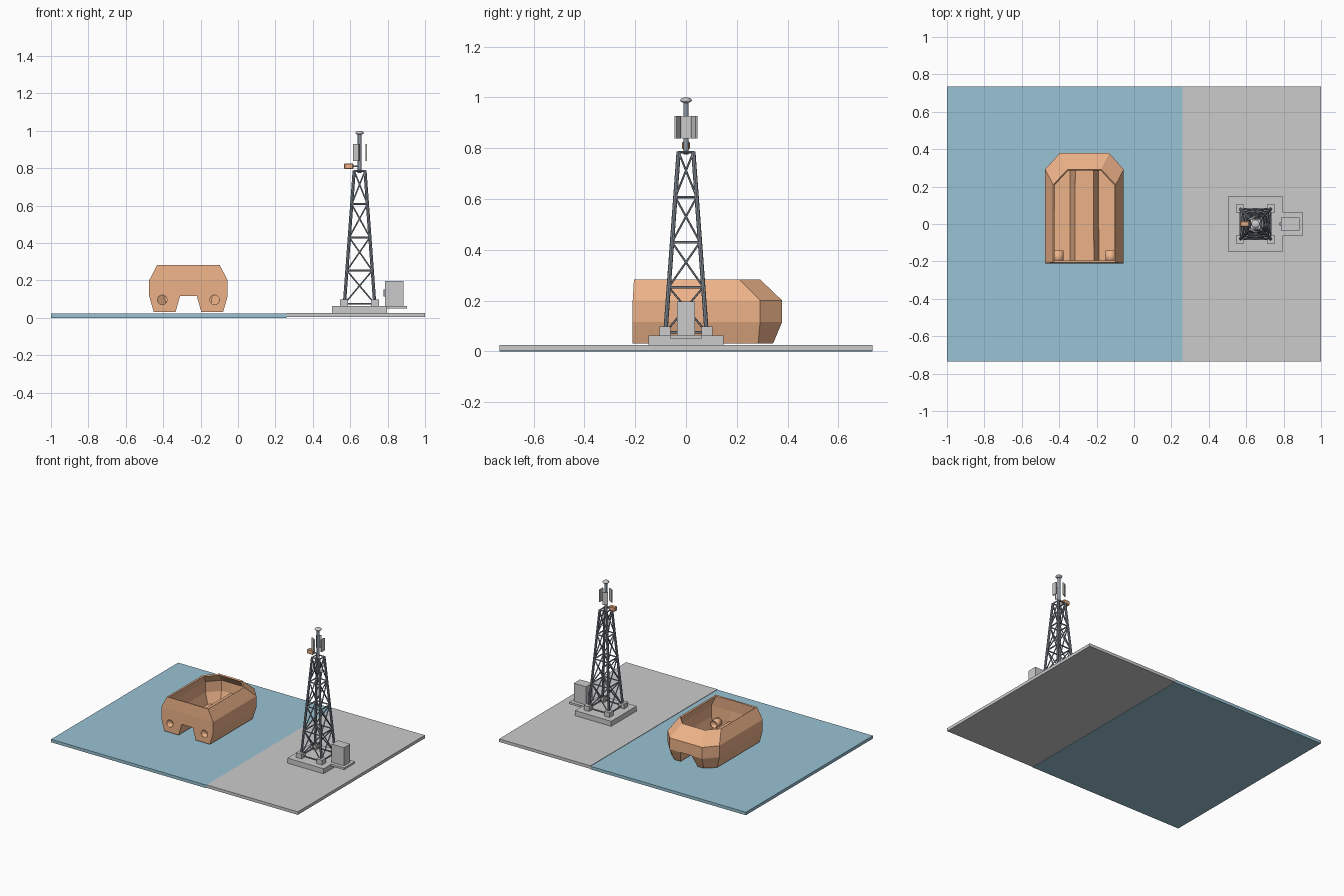
import bpy, bmesh, math
from mathutils import Vector

if "Cube" in bpy.data.objects:
    bpy.data.objects.remove(bpy.data.objects["Cube"])


def material(name, rgb):
    m = bpy.data.materials.new(name)
    m.diffuse_color = (*rgb, 1)
    m.use_nodes = True
    m.node_tree.nodes["Principled BSDF"].inputs["Base Color"].default_value = m.diffuse_color
    return m


ORANGE = material("orange_paint", (0.85, 0.45, 0.25))
BLUE = material("water_blue", (0.32, 0.54, 0.66))
STEEL = material("dark_steel", (0.27, 0.31, 0.36))


def finish(name, bm, mat=None, smooth=False):
    bmesh.ops.recalc_face_normals(bm, faces=bm.faces)
    me = bpy.data.meshes.new(name)
    bm.to_mesh(me)
    bm.free()
    if mat:
        me.materials.append(mat)
    if smooth:
        for p in me.polygons:
            p.use_smooth = len(p.vertices) <= 4
    ob = bpy.data.objects.new(name, me)
    bpy.context.collection.objects.link(ob)
    return ob


def box(name, x, y, z, mat=None):
    bm = bmesh.new()
    bmesh.ops.create_cube(bm, size=1)
    for v in bm.verts:
        v.co = Vector([(a + b) / 2 + c * (b - a) for (a, b), c in zip((x, y, z), v.co)])
    return finish(name, bm, mat)


def rod(name, a, b, r, mat=None, sides=8, caps=True):
    a, b = Vector(a), Vector(b)
    bm = bmesh.new()
    bmesh.ops.create_cone(bm, cap_ends=caps, segments=sides, radius1=r, radius2=r, depth=(b - a).length)
    ob = finish(name, bm, mat, sides > 8)
    ob.rotation_euler = (b - a).to_track_quat('Z', 'Y').to_euler()
    ob.location = (a + b) / 2
    return ob


# Ground slabs
box("water", (-1, 0.26), (-0.735, 0.735), (0, 0.022), BLUE)
box("land", (0.26, 1), (-0.735, 0.735), (0.003, 0.025))

# Twin-pontoon hull: half outlines per level, running from stern centre to bow centre
CX = -0.265
levels = [
    (0.03, [(0.069, -0.21), (0.185, -0.21), (0.185, 0.284), (0.118, 0.343), (0.069, 0.343)]),
    (0.116, [(0.045, -0.21), (0.21, -0.21), (0.21, 0.292), (0.132, 0.379), (0.045, 0.379)]),
    (0.2, [(0.045, -0.21), (0.21, -0.21), (0.21, 0.292), (0.132, 0.379), (0.045, 0.379)]),
    (0.283, [(0.045, -0.205), (0.167, -0.205), (0.167, 0.21), (0.09, 0.292), (0.045, 0.292)]),
]
bm = bmesh.new()
sides = []
for s in (-1, 1):
    rings = [[bm.verts.new((CX + s * x, y, z)) for x, y in pts] for z, pts in levels]
    for lo, hi in zip(rings, rings[1:]):
        for i in range(4):
            bm.faces.new((lo[i], lo[i + 1], hi[i + 1], hi[i]))
    bm.faces.new((rings[0][4], rings[0][0], rings[1][0], rings[1][4]))
    bm.faces.new(rings[0])
    sides.append(rings)
L, R = sides
bm.faces.new((L[1][0], R[1][0], R[1][4], L[1][4]))
for k in (1, 2):
    for i in (0, 4):
        bm.faces.new((L[k][i], R[k][i], R[k + 1][i], L[k + 1][i]))
hull = finish("boat_hull", bm, ORANGE)
# make sure normals point outward so the shell thickens inward
if sum(p.normal.z * p.area for p in hull.data.polygons) > 0:
    hull.data.flip_normals()
shell = hull.modifiers.new("shell", 'SOLIDIFY')
shell.thickness = 0.01
shell.offset = -1
shell.use_even_offset = True

# Stern drive openings with short sleeves
for s, side in ((-1, "left"), (1, "right")):
    x = CX + s * 0.14
    cutter = rod(side + "_port_cutter", (x, -0.26, 0.096), (x, -0.15, 0.096), 0.027, sides=24)
    cutter.hide_render = True
    cutter.hide_viewport = True
    cut = hull.modifiers.new(side + "_port", 'BOOLEAN')
    cut.operation = 'DIFFERENCE'
    cut.solver = 'EXACT'
    cut.object = cutter
    sleeve = rod(side + "_port_sleeve", (x, -0.209, 0.096), (x, -0.143, 0.096), 0.028, ORANGE, 24, False)
    wall = sleeve.modifiers.new("wall", 'SOLIDIFY')
    wall.thickness = 0.003

# Concrete foundation and footings
TX = 0.65
box("foundation", (TX - 0.147, TX + 0.147), (-0.147, 0.147), (0.025, 0.062))
corners = [(-1, -1), (1, -1), (1, 1), (-1, 1)]
for i, (a, b) in enumerate(corners):
    fx, fy = TX + a * 0.083, b * 0.083
    box(f"footing_{i}", (fx - 0.022, fx + 0.022), (fy - 0.022, fy + 0.022), (0.062, 0.097))

# Lattice tower
LEVELS = [0.075 + 0.1775 * i for i in range(5)]


def node(c, z):
    h = 0.081 - 0.052 * (z - 0.075) / 0.71
    return (TX + c[0] * h, c[1] * h, z)


for i, c in enumerate(corners):
    d = corners[(i + 1) % 4]
    rod(f"tower_leg_{i}", node(c, 0.065), node(c, 0.787), 0.0085, STEEL)
    for k, z in enumerate(LEVELS):
        rod(f"tower_ring_{i}_{k}", node(c, z), node(d, z), 0.005, STEEL, 6)
        if k < 4:
            rod(f"tower_brace_{i}_{k}_a", node(c, z), node(d, LEVELS[k + 1]), 0.004, STEEL, 6)
            rod(f"tower_brace_{i}_{k}_b", node(d, z), node(c, LEVELS[k + 1]), 0.004, STEEL, 6)

# Mast and domed cap
rod("mast", (TX, 0, 0.775), (TX, 0, 0.985), 0.01, STEEL, 12)
bm = bmesh.new()
bmesh.ops.create_uvsphere(bm, u_segments=20, v_segments=10, radius=1)
bmesh.ops.scale(bm, vec=(0.023, 0.023, 0.011), verts=bm.verts)
bmesh.ops.translate(bm, vec=(TX, 0, 0.989), verts=bm.verts)
finish("mast_cap", bm, None, True)

# Three antenna panels around the mast
for i in range(3):
    a = math.radians(120 * i)
    p = box(f"antenna_panel_{i}", (0.033, 0.041), (-0.018, 0.018), (0.838, 0.928))
    p.location.x = TX
    p.rotation_euler.z = a

# Orange camera on an arm
cam = box("sensor_housing", (0.567, 0.617), (-0.015, 0.015), (0.795, 0.826), ORANGE)
bev = cam.modifiers.new("bevel", 'BEVEL')
bev.width = 0.004
bev.segments = 1
rod("sensor_arm", (0.61, 0, 0.81), (TX, 0, 0.81), 0.005, STEEL)

# Equipment cabinet on its pad
box("cabinet_pad", (0.79, 0.904), (-0.062, 0.062), (0.049, 0.064))
box("cabinet", (0.785, 0.884), (-0.036, 0.036), (0.062, 0.197))
box("cabinet_handle", (0.779, 0.786), (-0.008, 0.008), (0.115, 0.152), STEEL)
